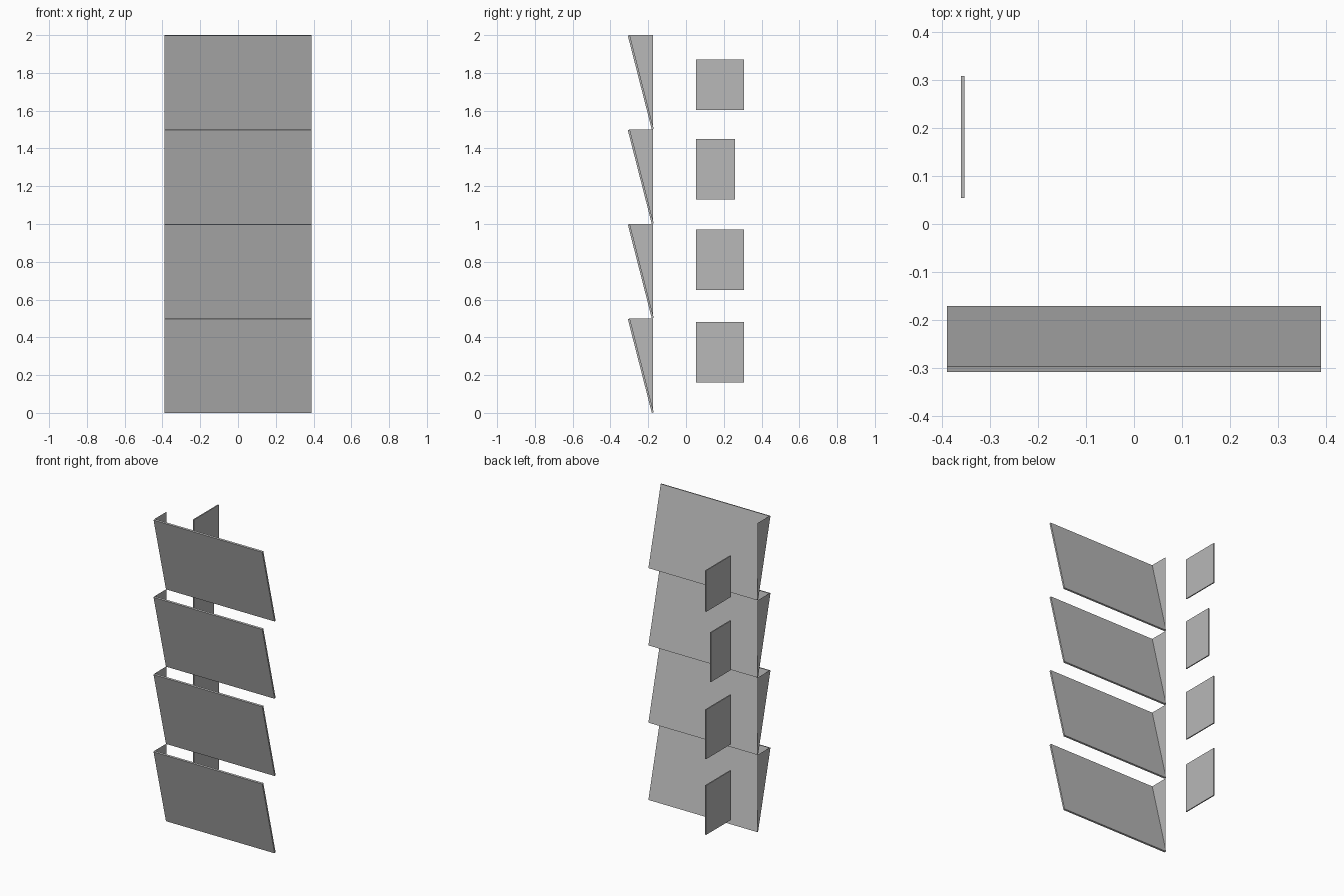
import bpy

if "Cube" in bpy.data.objects:
    bpy.data.objects.remove(bpy.data.objects["Cube"], do_unlink=True)

grey = bpy.data.materials.new("plain_grey")
grey.use_nodes = True
colour = (0.48, 0.48, 0.48, 1)
grey.diffuse_color = colour
grey.node_tree.nodes["Principled BSDF"].inputs["Base Color"].default_value = colour


def add_profile(name, profile, x0, x1):
    """Sweep a (y, z) profile from x0 to x1; a flat sheet if they are equal."""
    n = len(profile)
    verts = [(x0, y, z) for y, z in profile]
    faces = [tuple(range(n))[::-1]]
    if x1 != x0:
        verts += [(x1, y, z) for y, z in profile]
        faces.append(tuple(range(n, 2 * n)))
        faces += [(i, (i + 1) % n, n + (i + 1) % n, n + i) for i in range(n)]
    mesh = bpy.data.meshes.new(name)
    mesh.from_pydata(verts, [], faces)
    mesh.materials.append(grey)
    obj = bpy.data.objects.new(name, mesh)
    bpy.context.collection.objects.link(obj)
    return obj


half_width = 0.389
pitch = 0.5

# Four leaning front panels, each with a thin triangular cheek at the right end
for i in range(4):
    z = i * pitch
    top = z + pitch
    add_profile(f"front_panel_{i + 1}",
                [(-0.181, z), (-0.171, z + 0.003), (-0.297, top), (-0.308, top - 0.003)],
                -half_width, half_width)
    add_profile(f"side_cheek_{i + 1}",
                [(-0.174, z + 0.014), (-0.174, top), (-0.297, top)],
                -half_width, -half_width)

# Thin upright plates behind the panels: back edge, bottom, top
plates = [(0.308, 0.16, 0.48), (0.308, 0.65, 0.97),
          (0.26, 1.13, 1.45), (0.308, 1.603, 1.87)]
for i, (back, low, high) in enumerate(plates):
    add_profile(f"rear_plate_{i + 1}",
                [(0.054, low), (back, low), (back, high), (0.054, high)],
                -0.36, -0.353)
